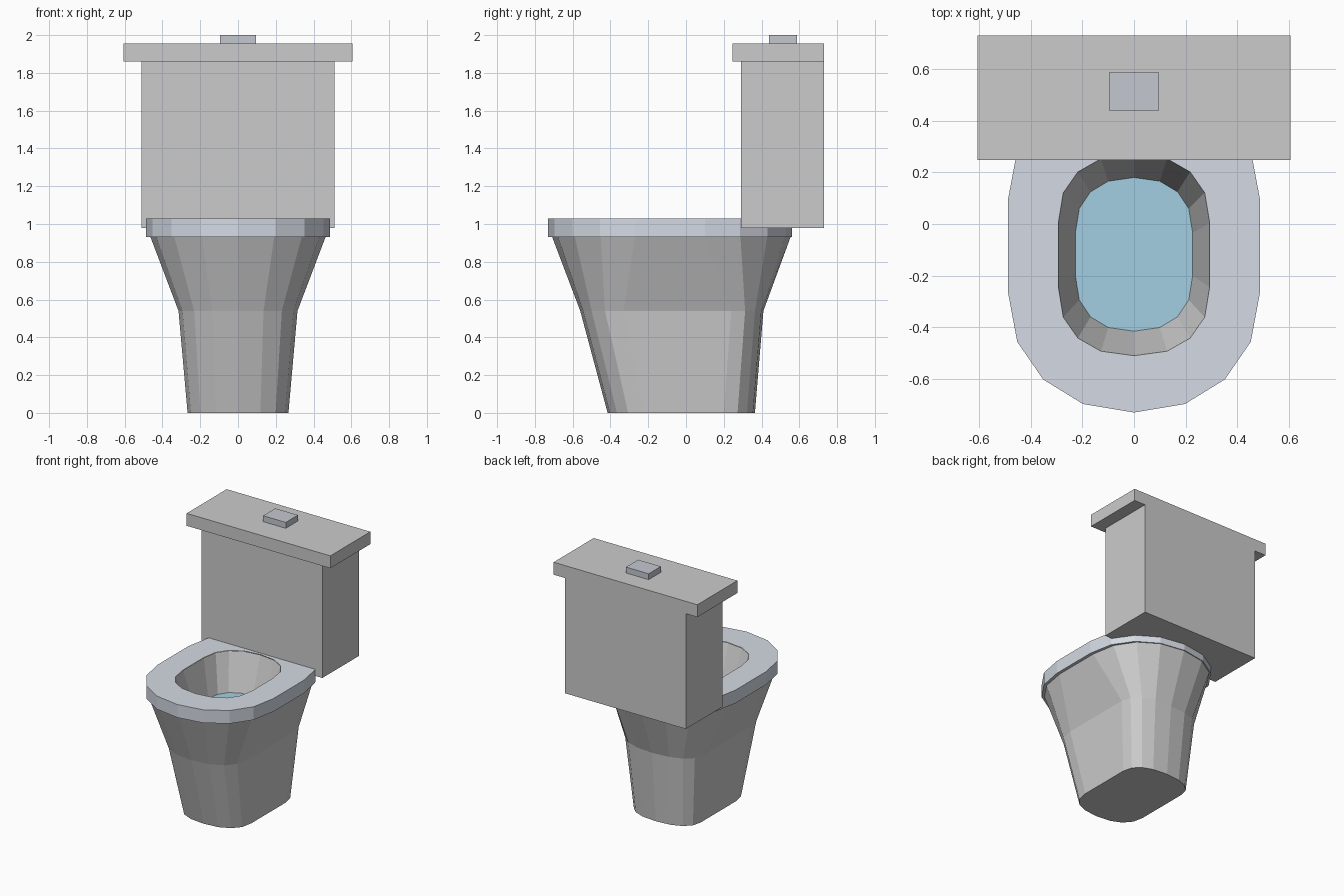
import bpy, math

if "Cube" in bpy.data.objects:
    bpy.data.objects.remove(bpy.data.objects["Cube"])


def material(name, rgb):
    m = bpy.data.materials.new(name)
    m.diffuse_color = (*rgb, 1)
    m.use_nodes = True
    m.node_tree.nodes["Principled BSDF"].inputs["Base Color"].default_value = m.diffuse_color
    return m


def make(name, verts, faces, mat=None):
    me = bpy.data.meshes.new(name)
    me.from_pydata(verts, [], faces)
    me.update()
    ob = bpy.data.objects.new(name, me)
    bpy.context.collection.objects.link(ob)
    if mat:
        me.materials.append(mat)
    return ob


def box(name, x, y0, y1, z0, z1, mat=None):
    v = [(a, b, c) for c in (z0, z1) for a, b in ((-x, y0), (x, y0), (x, y1), (-x, y1))]
    f = [(3, 2, 1, 0), (4, 5, 6, 7)] + [(i, (i + 1) % 4, (i + 1) % 4 + 4, i + 4) for i in range(4)]
    return make(name, v, f, mat)


def oval(rx, front, y0, y1, back, z, e=0.9):
    """Two 8-sided half ovals joined by straight sides, counter-clockwise."""
    pts = []
    for base, ry, start in ((y0, y0 - front, math.pi), (y1, back - y1, 0)):
        for i in range(9):
            a = start + math.pi * i / 8
            c, s = math.cos(a), math.sin(a)
            pts.append((rx * math.copysign(abs(c) ** e, c),
                        base + ry * math.copysign(abs(s) ** e, s), z))
    return pts


def loft(name, rings, mat=None, cap_first=False, closed=False):
    n = len(rings[0])
    verts = [p for r in rings for p in r]
    faces = []
    for k in range(len(rings) if closed else len(rings) - 1):
        a, b = k * n, (k + 1) % len(rings) * n
        faces += [(a + i, a + (i + 1) % n, b + (i + 1) % n, b + i) for i in range(n)]
    if cap_first:
        faces.append(tuple(reversed(range(n))))
    return make(name, verts, faces, mat)


seat_mat = material("seat_blue_grey", (0.66, 0.70, 0.77))
button_mat = material("button_grey", (0.55, 0.58, 0.63))
water_mat = material("water_blue", (0.36, 0.62, 0.76))


def hole(z):
    return oval(0.293, -0.51, -0.245, 0.005, 0.27, z, 0.86)


# Pedestal and bowl, running over the rim and down inside to the water
water_ring = oval(0.227, -0.415, -0.2, -0.035, 0.18, 0.75, 0.86)
loft("bowl", [
    oval(0.267, -0.415, -0.22, 0.2, 0.365, 0, 0.85),
    oval(0.315, -0.56, -0.33, 0.24, 0.41, 0.54, 0.88),
    oval(0.465, -0.71, -0.27, 0.1, 0.555, 0.935, 0.92),
    hole(0.935), hole(1.028), water_ring], cap_first=True)

# Water surface
make("water", water_ring, [tuple(range(len(water_ring)))], water_mat)

# Seat: top, outer wall and underside
outer = (0.487, -0.73, -0.27, 0.1, 0.56)
loft("seat", [hole(0.93), oval(*outer, 0.93, 0.94),
              oval(*outer, 1.03, 0.94), hole(1.03)], seat_mat)

# Cistern, lid and flush button
box("tank", 0.51, 0.29, 0.73, 0.98, 1.86)
box("tank_lid", 0.607, 0.247, 0.73, 1.86, 1.955)
box("flush_button", 0.096, 0.44, 0.587, 1.955, 2.0, button_mat)
